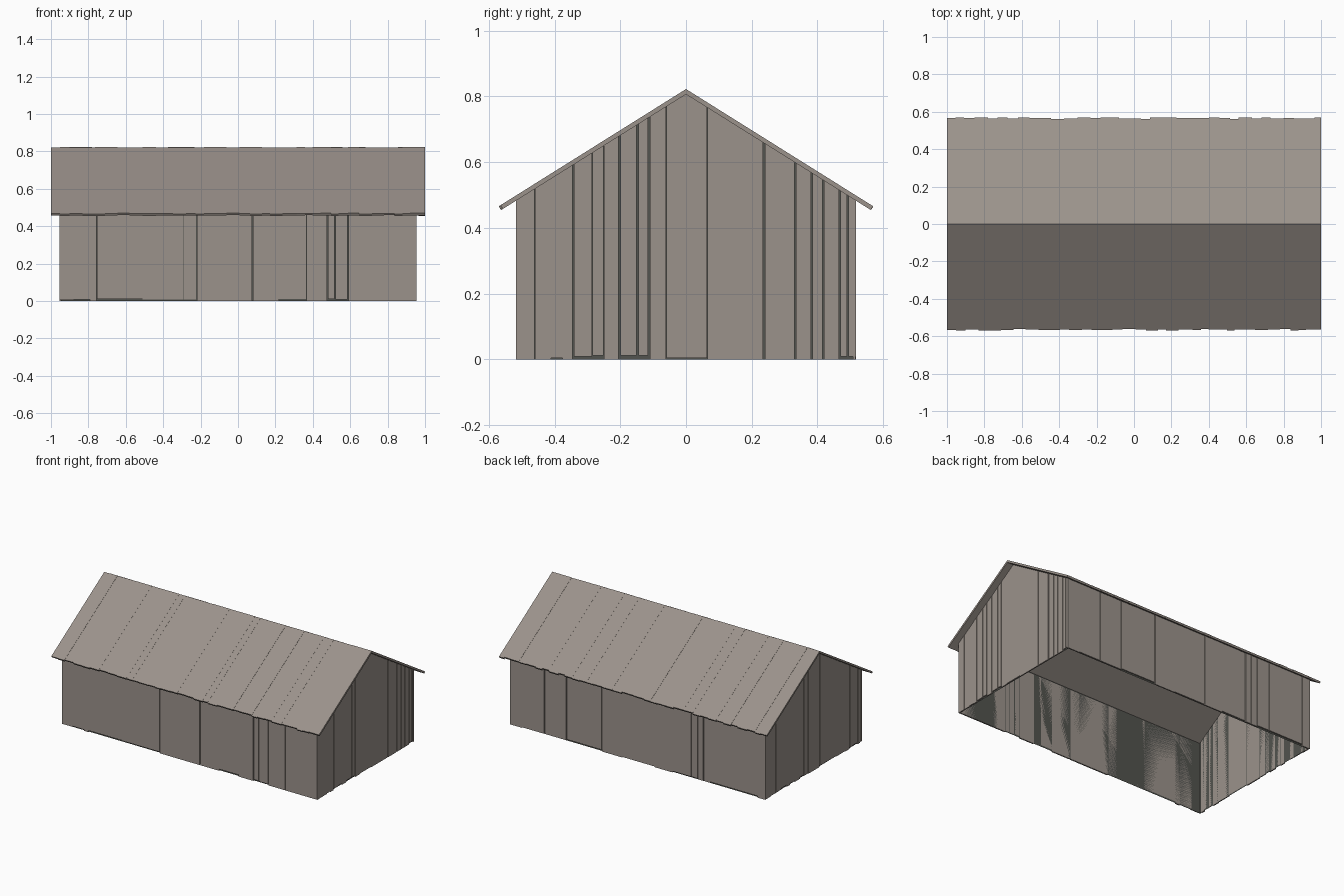
import bpy, bmesh, random

random.seed(7)
if "Cube" in bpy.data.objects:
    bpy.data.objects.remove(bpy.data.objects["Cube"], do_unlink=True)

# Main dimensions
HALF_X, HALF_Y = 0.955, 0.517      # outer faces of the wall boards
BOARD = 0.009                      # wall board thickness
RIDGE, SLOPE, EAVE = 0.822, 0.626, 0.57
ROOF_T = 0.0135                    # roof thickness, square to the slope
COS = 1 / (1 + SLOPE ** 2) ** 0.5
SIN = SLOPE * COS


def material(name, rgb):
    m = bpy.data.materials.new(name)
    m.use_nodes = True
    m.diffuse_color = (*rgb, 1)
    m.node_tree.nodes["Principled BSDF"].inputs["Base Color"].default_value = (*rgb, 1)
    return m


WOOD = material("weathered wood", (0.33, 0.29, 0.26))
DARK = material("dark lining", (0.085, 0.087, 0.077))


def finish(bm, name, mat):
    bmesh.ops.recalc_face_normals(bm, faces=bm.faces)
    mesh = bpy.data.meshes.new(name)
    bm.to_mesh(mesh)
    bm.free()
    mesh.materials.append(mat)
    ob = bpy.data.objects.new(name, mesh)
    bpy.context.collection.objects.link(ob)
    return ob


def prism(bm, profile, place, a, b):
    """Extrude a 2D profile from depth a to depth b."""
    near = [bm.verts.new(place(p, q, a)) for p, q in profile]
    far = [bm.verts.new(place(p, q, b)) for p, q in profile]
    bm.faces.new(near)
    bm.faces.new(far[::-1])
    n = len(profile)
    for i in range(n):
        j = (i + 1) % n
        bm.faces.new((near[i], far[i], far[j], near[j]))


def under_roof(y):
    return RIDGE - ROOF_T / COS - SLOPE * abs(y)


def board_wall(name, half, seams, top, place, depth):
    """Vertical boards with ragged feet and a few open joints."""
    bm = bmesh.new()
    edges = [-half] + sorted(seams) + [half]
    for a, b in zip(edges, edges[1:]):
        b -= random.choice((0.0005, 0.001, 0.005)) if b < half else 0
        foot = random.choice((0, 0, 0.004, 0.008, 0.011))
        peak = [(0, top(0))] if a < 0 < b else []
        profile = [(a, foot), (b, foot), (b, top(b))] + peak + [(a, top(a))]
        face = depth - random.uniform(0, 0.002)
        prism(bm, profile, place, depth - BOARD, face)
    return finish(bm, name, WOOD)


# Gable walls
gable_seams = [-0.46, -0.41, -0.375, -0.34, -0.285, -0.25, -0.2, -0.145, -0.11,
               -0.06, 0.065, 0.24, 0.335, 0.385, 0.42, 0.47, 0.495]
board_wall("left_gable_boards", HALF_Y, gable_seams, under_roof,
           lambda p, q, d: (d, p, q), HALF_X)
board_wall("right_gable_boards", HALF_Y, [-s for s in gable_seams], under_roof,
           lambda p, q, d: (-d, p, q), HALF_X)

# Long walls
front_seams = [-0.88, -0.79, -0.755, -0.51, -0.475, -0.29, -0.22, -0.17, 0.01,
               0.08, 0.22, 0.31, 0.365, 0.48, 0.52, 0.56, 0.59, 0.715]
back_seams = [0.865, 0.7, 0.535, 0.43, 0.27, 0.115, -0.125, -0.26, -0.4,
              -0.445, -0.49, -0.54, -0.635, -0.83, -0.895]
for name, seams, side in (("front_wall_boards", front_seams, -1),
                          ("back_wall_boards", back_seams, 1)):
    board_wall(name, HALF_X, seams, lambda p: under_roof(HALF_Y),
               lambda p, q, d, s=side: (p, s * d, q), HALF_Y)

# Dark lining behind the boards, open below
bm = bmesh.new()
lx, ly = HALF_X - BOARD, HALF_Y - BOARD
outline = [(-ly, 0), (ly, 0), (ly, under_roof(ly)), (0, under_roof(0)), (-ly, under_roof(ly))]
ends = []
for x in (-lx, lx):
    ends.append([bm.verts.new((x, y, z)) for y, z in outline])
    bm.faces.new(ends[-1])
for i, j in ((1, 2), (4, 0)):
    bm.faces.new((ends[0][i], ends[1][i], ends[1][j], ends[0][j]))
finish(bm, "wall_lining", DARK)

# Roof planks running from ridge to eave, with uneven ends
for name, side in (("front_roof_planks", -1), ("back_roof_planks", 1)):
    bm = bmesh.new()
    x = -1.0
    while x < 1:
        end = x + random.uniform(0.04, 0.075)
        if end > 0.965:
            end = 1.0
        reach = EAVE - random.uniform(0, 0.008)
        drop = random.choice((0, 0.0007, 0.0015))
        z = RIDGE - SLOPE * reach
        profile = [(0, RIDGE - drop), (reach, z - drop),
                   (reach - SIN * ROOF_T, z - COS * ROOF_T), (0, under_roof(0))]
        prism(bm, profile, lambda p, q, d, s=side: (d, s * p, q), x, end)
        x = end
    finish(bm, name, WOOD)
